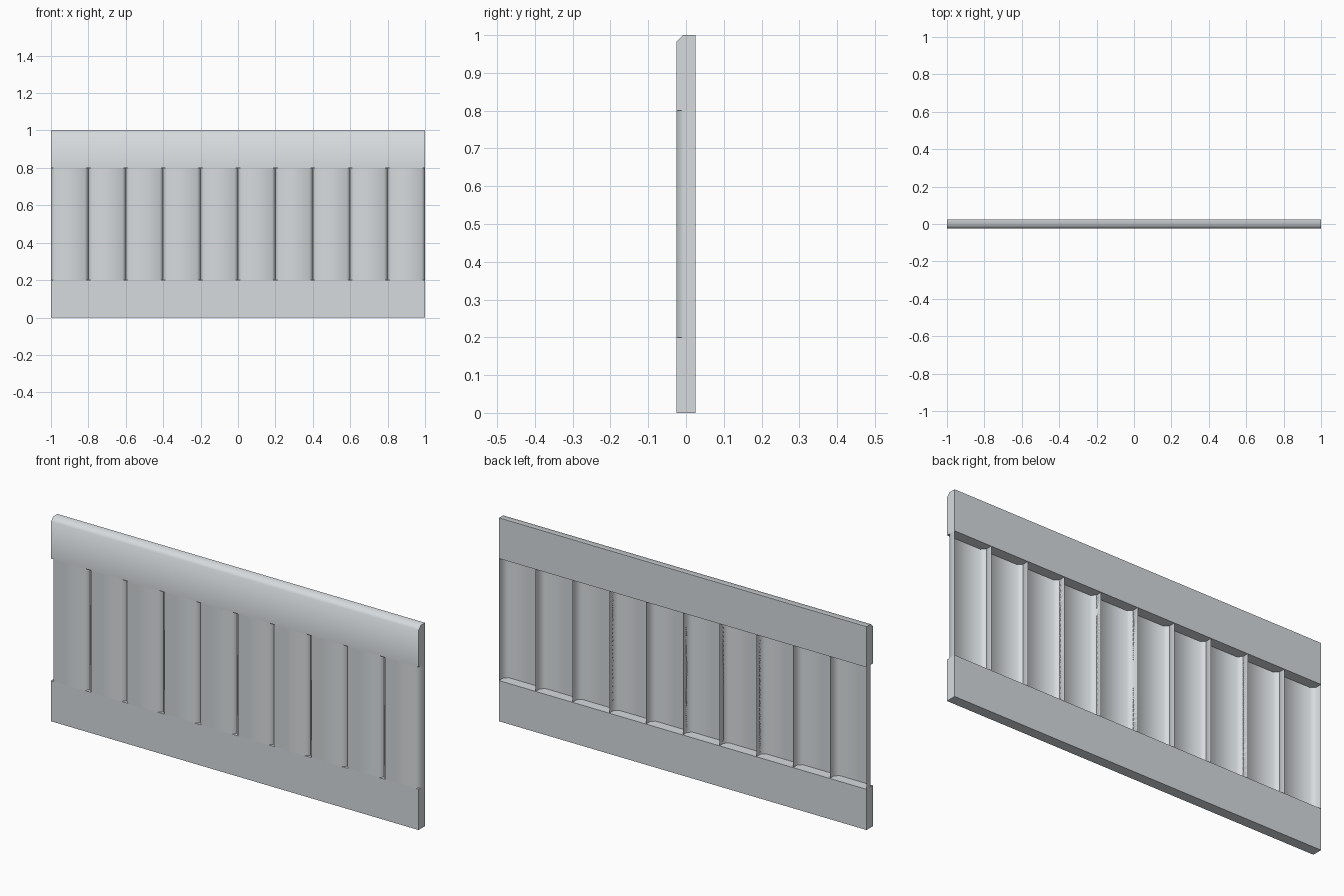
import bpy, bmesh, math

if "Cube" in bpy.data.objects:
    bpy.data.objects.remove(bpy.data.objects["Cube"])

grey = bpy.data.materials.new("light_grey")
grey.diffuse_color = (0.68, 0.71, 0.73, 1)
grey.use_nodes = True
grey.node_tree.nodes["Principled BSDF"].inputs["Base Color"].default_value = grey.diffuse_color


def extrude_profile(name, points, place, start, end, closed=True):
    """Sweep a 2D profile from start to end; place(p, t) gives the 3D point."""
    bm = bmesh.new()
    a = [bm.verts.new(place(p, start)) for p in points]
    b = [bm.verts.new(place(p, end)) for p in points]
    n = len(points)
    for i in range(n if closed else n - 1):
        j = (i + 1) % n
        bm.faces.new((a[i], a[j], b[j], b[i]))
    if closed:
        bm.faces.new(a[::-1])
        bm.faces.new(b)
        bmesh.ops.recalc_face_normals(bm, faces=bm.faces)
    mesh = bpy.data.meshes.new(name)
    bm.to_mesh(mesh)
    bm.free()
    mesh.materials.append(grey)
    obj = bpy.data.objects.new(name, mesh)
    bpy.context.collection.objects.link(obj)
    bpy.ops.object.select_all(action='DESELECT')
    obj.select_set(True)
    bpy.context.view_layer.objects.active = obj
    bpy.ops.object.shade_smooth_by_angle(angle=math.radians(50))
    return obj


def along_x(p, t):
    return (t, p[0], p[1])


def along_z(p, t):
    return (p[0], p[1], t)


H = 0.025       # half thickness
C = 0.018       # softened edge

# Rails: plain at the bottom, softened front edge at the top
extrude_profile("bottom_rail", [(-H, 0), (H, 0), (H, 0.2), (-H, 0.2)], along_x, -1, 1)
extrude_profile("top_rail", [(-H, 0.8), (H, 0.8), (H, 1), (-H + C, 1), (-H, 1 - C)],
                along_x, -1, 1)

# Boards: ten hollow shells, open at the back, with softened front edges
W = 0.1
for k in range(10):
    x = -1 + W + k * 2 * W
    half = [(-W, H), (-W, C - H), (C - W, -H)]
    profile = half + [(-px, py) for px, py in reversed(half)]
    extrude_profile(f"board_{k + 1}", [(x + px, py) for px, py in profile],
                    along_z, 0.2, 0.8, closed=False)
